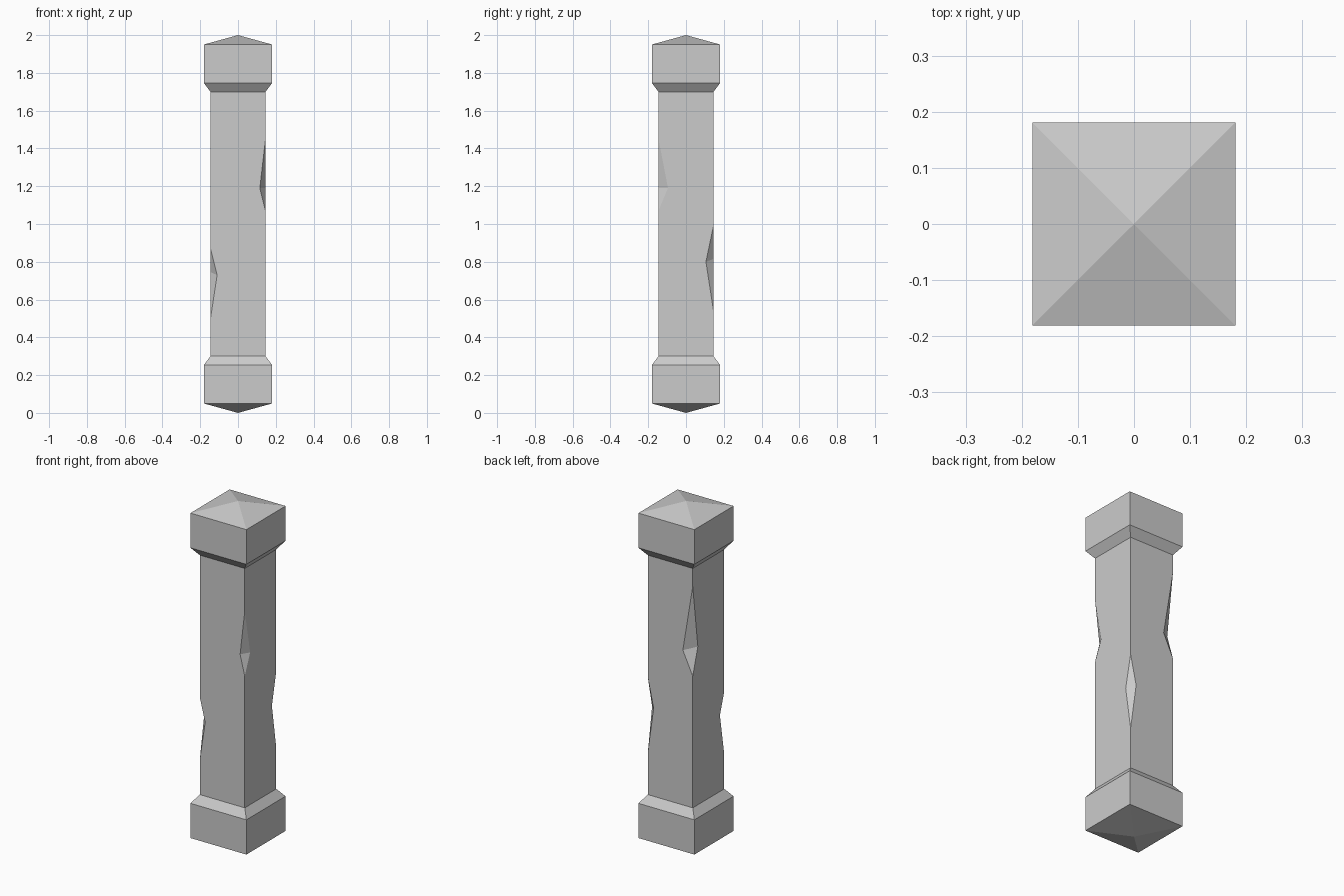
import bpy, bmesh
from mathutils import Vector

if "Cube" in bpy.data.objects:
    bpy.data.objects.remove(bpy.data.objects["Cube"])

SHAFT, BLOCK = 0.1455, 0.181
SIGNS = [(1, -1), (1, 1), (-1, 1), (-1, -1)]


def finish(bm, name):
    bmesh.ops.recalc_face_normals(bm, faces=bm.faces)
    mesh = bpy.data.meshes.new(name)
    bm.to_mesh(mesh)
    bm.free()
    obj = bpy.data.objects.new(name, mesh)
    bpy.context.collection.objects.link(obj)
    return obj


def end_block(name, flip):
    """Square block: sloped collar, straight sides, pyramid tip."""
    bm = bmesh.new()
    at = (lambda z: 2 - z) if flip else (lambda z: z)
    rings = [[bm.verts.new((x * r, y * r, at(z))) for x, y in SIGNS]
             for r, z in ((SHAFT, 0.30), (BLOCK, 0.253), (BLOCK, 0.05))]
    tip = bm.verts.new((0, 0, at(0)))
    for i in range(4):
        j = (i + 1) % 4
        for a, b in zip(rings, rings[1:]):
            bm.faces.new((a[i], a[j], b[j], b[i]))
        bm.faces.new((rings[-1][i], rings[-1][j], tip))
    obj = finish(bm, name)
    # make sure the open block faces outward
    if (obj.data.polygons[-1].normal.z > 0) != flip:
        obj.data.flip_normals()


end_block("base_block", False)
end_block("cap_block", True)

# Shaft with one chip per corner edge:
# chip bottom, chip top, (depth, z) on previous side, (depth, z) on next side
chips = [
    (1.07, 1.45, (0.030, 1.19), (0.050, 1.19)),
    (0.54, 0.99, (0.040, 0.80), (0.038, 0.815)),
    (1.07, 1.595, (0.064, 1.205), (0.047, 1.225)),
    (0.50, 0.87, (0.040, 0.745), (0.035, 0.73)),
]
bm = bmesh.new()
corners = [Vector((x * SHAFT, y * SHAFT, 0)) for x, y in SIGNS]
up = Vector((0, 0, 1))
edges = []
for i, (low, high, prev, nxt) in enumerate(chips):
    c = corners[i]
    to_prev = (corners[i - 1] - c).normalized()
    to_next = (corners[(i + 1) % 4] - c).normalized()
    points = (c + up * 0.30, c + up * low,
              c + to_prev * prev[0] + up * prev[1],
              c + to_next * nxt[0] + up * nxt[1],
              c + up * high, c + up * 1.70)
    edges.append([bm.verts.new(p) for p in points])
for i in range(4):
    bot, low, p, n, high, top = edges[i]
    bot2, low2, p2, n2, high2, top2 = edges[(i + 1) % 4]
    bm.faces.new((bot, bot2, low2, p2, high2, top2, top, high, n, low))
    bm.faces.new((low, n, p))
    bm.faces.new((high, p, n))
shaft = finish(bm, "shaft")
if shaft.data.polygons[0].normal.x < 0:
    shaft.data.flip_normals()
